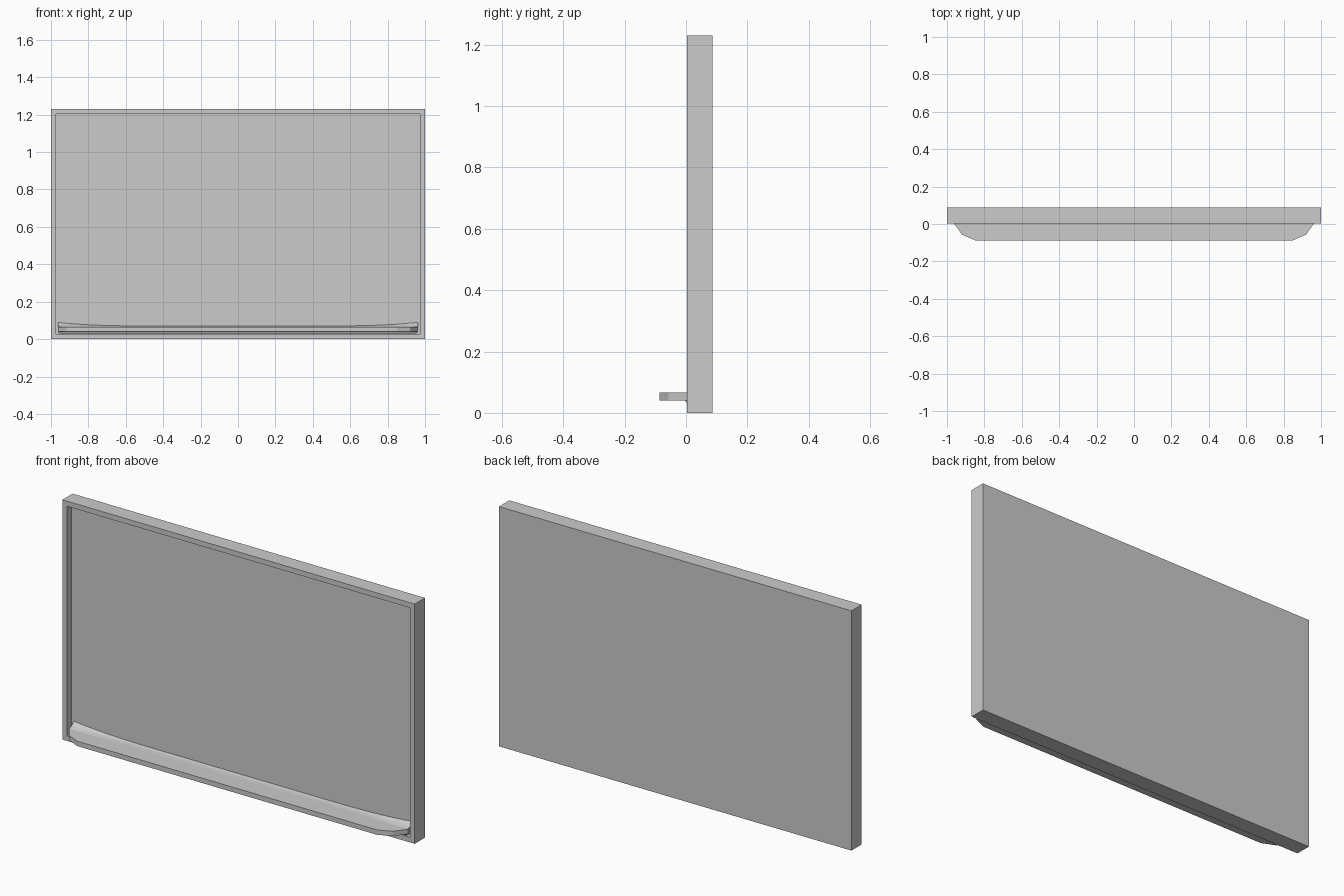
import bpy, bmesh
from mathutils import Vector

if "Cube" in bpy.data.objects:
    bpy.data.objects.remove(bpy.data.objects["Cube"])

FRONT, BACK, PANEL = 0.004, 0.087, 0.043   # y of frame face, rear and board surface
HEIGHT, RIM = 1.23, 0.037


def finish(name, bm):
    bmesh.ops.recalc_face_normals(bm, faces=bm.faces)
    mesh = bpy.data.meshes.new(name)
    bm.to_mesh(mesh)
    bm.free()
    obj = bpy.data.objects.new(name, mesh)
    bpy.context.collection.objects.link(obj)
    return obj


def loft(name, sections):
    """Closed solid through a row of matching cross-sections."""
    bm = bmesh.new()
    rings = [[bm.verts.new(p) for p in s] for s in sections]
    n = len(rings[0])
    for a, b in zip(rings, rings[1:]):
        for i in range(n):
            j = (i + 1) % n
            bm.faces.new((a[i], a[j], b[j], b[i]))
    bm.faces.new(rings[0])
    bm.faces.new(rings[-1][::-1])
    return finish(name, bm)


# Board with a raised rim: box, inset front face, pushed back
bm = bmesh.new()
bmesh.ops.create_cube(bm, size=1)
bmesh.ops.scale(bm, vec=(2, BACK - FRONT, HEIGHT), verts=bm.verts)
bmesh.ops.translate(bm, vec=(0, (BACK + FRONT) / 2, HEIGHT / 2), verts=bm.verts)
bmesh.ops.recalc_face_normals(bm, faces=bm.faces)
front = min(bm.faces, key=lambda f: f.calc_center_median().y)
bmesh.ops.inset_region(bm, faces=[front], thickness=RIM)
front = [f for f in bm.faces if abs(f.calc_center_median().y - FRONT) < 1e-5
         and abs(f.calc_center_median().x) < 0.01 and f.calc_area() > 1]
# Recess walls
ext = bmesh.ops.extrude_face_region(bm, geom=front)
moved = [g for g in ext["geom"] if isinstance(g, bmesh.types.BMVert)]
bmesh.ops.translate(bm, vec=Vector((0, PANEL - FRONT, 0)), verts=moved)
old = [f for f in front if f.is_valid]
if old:
    bmesh.ops.delete(bm, geom=old, context='FACES_ONLY')
finish("board_and_frame", bm)

# Pen tray with clipped corners
half = [(0.963, FRONT + 0.004), (0.963, FRONT), (0.92, -0.057), (0.85, -0.087)]
plan = half + [(-x, y) for x, y in reversed(half)]
loft("pen_tray", [[(x, y, z) for x, y in plan] for z in (0.041, 0.066)])

# Sloping ledge behind the tray, sweeping up toward both ends
sections = []
for i in range(-16, 17):
    x = 0.962 * i / 16
    rise = 0.02 * max(0, (abs(x) - 0.5) / 0.462) ** 2.5
    profile = [(FRONT, 0.036), (FRONT, 0.066), (0.025, 0.067 + rise * 0.35),
               (PANEL + 0.002, 0.071 + rise), (PANEL + 0.002, 0.036)]
    sections.append([(x, y, z) for y, z in profile])
loft("tray_ledge", sections)

# Small cove under the tray against the frame
cove = [(FRONT + 0.002, 0.042), (-0.006, 0.042), (-0.001, 0.038),
        (FRONT - 0.001, 0.031), (FRONT + 0.002, 0.031)]
loft("tray_cove", [[(x, y, z) for y, z in cove] for x in (-0.955, 0.955)])
